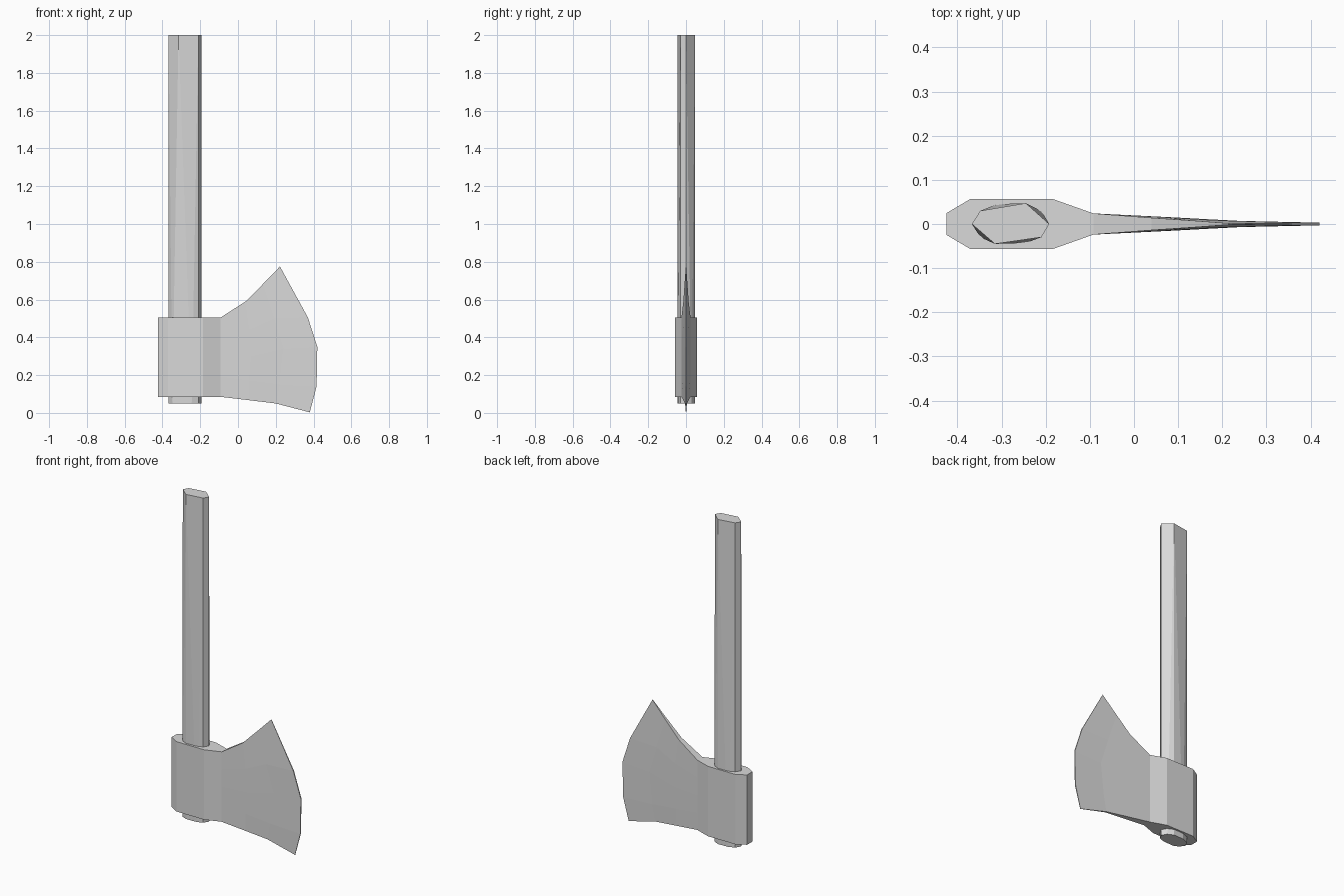
import bpy
import bmesh

cube = bpy.data.objects.get("Cube")
if cube:
    bpy.data.objects.remove(cube, do_unlink=True)

# One plain grey for the whole tool
grey = bpy.data.materials.new("plain grey")
grey.use_nodes = True
colour = (0.7, 0.7, 0.7, 1)
grey.diffuse_color = colour
grey.node_tree.nodes["Principled BSDF"].inputs["Base Color"].default_value = colour


def finish(bm, name):
    bmesh.ops.remove_doubles(bm, verts=bm.verts, dist=0.0005)
    bmesh.ops.recalc_face_normals(bm, faces=bm.faces)
    mesh = bpy.data.meshes.new(name)
    bm.to_mesh(mesh)
    bm.free()
    mesh.materials.append(grey)
    obj = bpy.data.objects.new(name, mesh)
    bpy.context.collection.objects.link(obj)
    return obj


# Handle: ten-sided foot tapering into a six-sided end
foot = [(-0.367, 0), (-0.348, 0.03), (-0.31, 0.045), (-0.245, 0.047), (-0.21, 0.03),
        (-0.192, 0), (-0.21, -0.03), (-0.245, -0.043), (-0.315, -0.045), (-0.348, -0.03)]
end_points = [0, 1, 1, 3, 3, 5, 6, 6, 8, 8]

bm = bmesh.new()
low = [bm.verts.new((x, y, 0.05)) for x, y in foot]
ends = {i: bm.verts.new((*foot[i], 2.0)) for i in set(end_points)}
high = [ends[i] for i in end_points]
for i in range(len(foot)):
    j = (i + 1) % len(foot)
    if high[i] == high[j]:
        bm.faces.new((low[i], low[j], high[i]))
    else:
        bm.faces.new((low[i], low[j], high[j]))
        bm.faces.new((low[i], high[j], high[i]))
bm.faces.new(low)
bm.faces.new([ends[i] for i in sorted(ends)])
finish(bm, "handle")


# Axe head: columns of (x, half thickness, z), running from poll to cutting edge
def straight(x, half):
    return [(x, half, 0.085 + 0.42 * t / 4) for t in range(5)]


columns = [
    straight(-0.424, 0.025),
    straight(-0.37, 0.057),
    straight(-0.185, 0.057),
    straight(-0.092, 0.024),
    [(0.06, 0.014, 0.067), (0.06, 0.016, 0.17), (0.07, 0.016, 0.3),
     (0.06, 0.016, 0.44), (0.04, 0.014, 0.59)],
    [(0.2, 0.005, 0.05), (0.22, 0.007, 0.15), (0.24, 0.007, 0.34),
     (0.19, 0.008, 0.5), (0.13, 0.008, 0.68)],
    [(0.38, 0.001, 0.003), (0.416, 0.003, 0.14), (0.42, 0.003, 0.35),
     (0.37, 0.003, 0.505), (0.222, 0.001, 0.775)],
]

bm = bmesh.new()
sides = [[[bm.verts.new((x, s * h, z)) for x, h, z in col] for col in columns]
         for s in (-1, 1)]
last_col, last_row = len(columns) - 1, 4
for grid in sides:
    for c in range(last_col):
        for r in range(last_row):
            bm.faces.new((grid[c][r], grid[c + 1][r], grid[c + 1][r + 1], grid[c][r + 1]))

# Narrow faces joining both cheeks around the rim
rim = [(c, 0) for c in range(last_col)]
rim += [(last_col, r) for r in range(last_row)]
rim += [(c, last_row) for c in range(last_col, 0, -1)]
rim += [(0, r) for r in range(last_row, 0, -1)]
front, back = sides
for (a, b), (c, d) in zip(rim, rim[1:] + rim[:1]):
    bm.faces.new((front[a][b], back[a][b], back[c][d], front[c][d]))
finish(bm, "axe_head")
